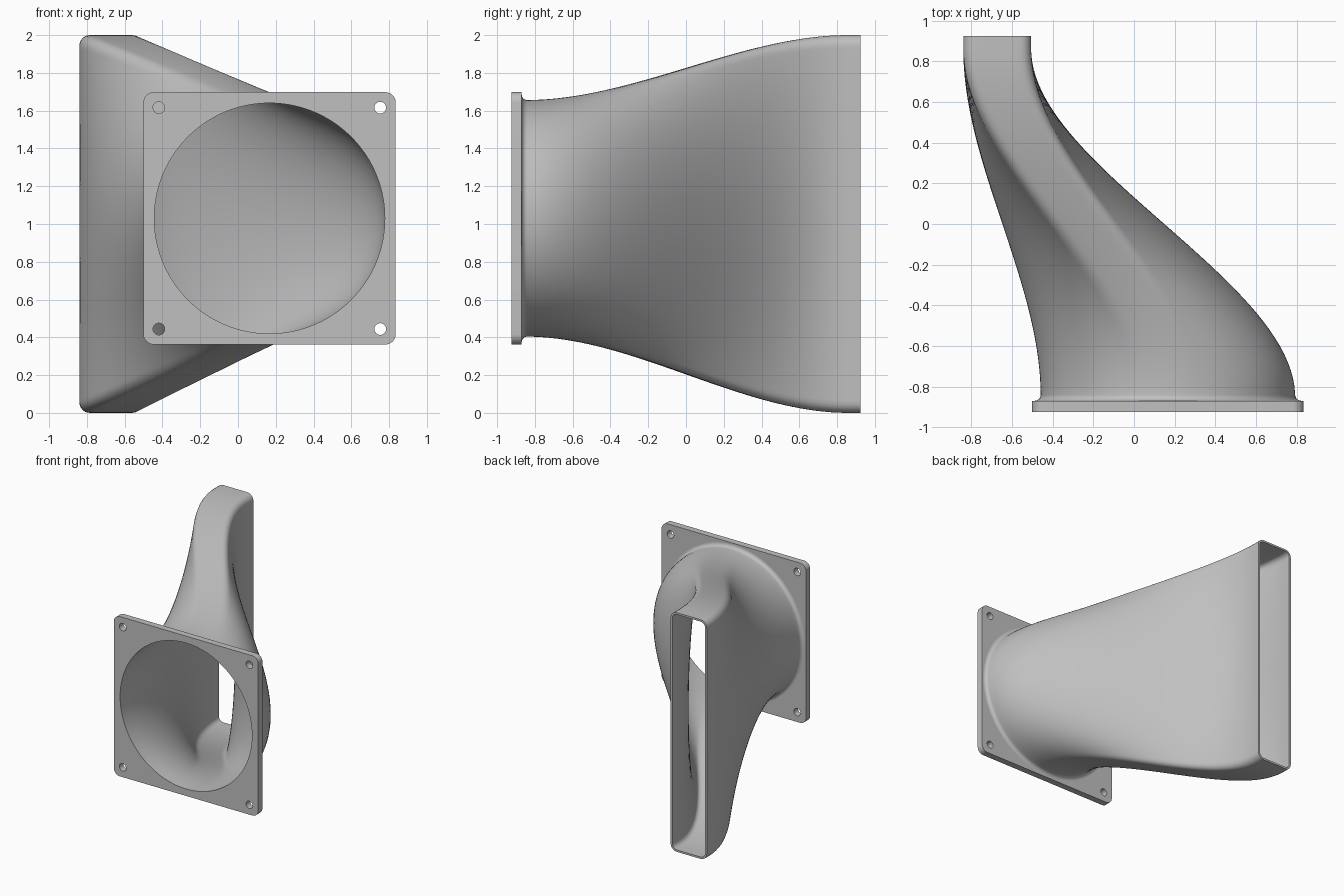
import bpy, bmesh
from math import sin, cos, pi, radians

cube = bpy.data.objects.get("Cube")
if cube:
    bpy.data.objects.remove(cube)

SIDES, STEPS = 240, 44
WALL = 0.016
FLANGE_FRONT, FLANGE_BACK, OUTLET_Y = -0.925, -0.87, 0.925
LOFT_START, LOFT_END = -0.85, 0.86
INLET = (0.167, 1.03)
INLET_R = 0.626
OUTLET = (-0.673, 1.0)
OUTLET_W, OUTLET_H, CORNER = 0.334, 2.0, 0.055
FILLET = 0.03

grey = bpy.data.materials.new("plain grey")
grey.use_nodes = True
colour = (0.53, 0.53, 0.53, 1)
grey.diffuse_color = colour
grey.node_tree.nodes["Principled BSDF"].inputs["Base Color"].default_value = colour


def circle(cx, cz, r, count):
    """Clockwise circle starting at the top."""
    return [(cx + r * sin(2 * pi * i / count), cz + r * cos(2 * pi * i / count))
            for i in range(count)]


def rounded_rect(cx, cz, w, h, r, segs=12):
    """Clockwise rounded rectangle starting at the middle of the top edge."""
    pts = [(cx, cz + h / 2)]
    for q, (sx, sz) in enumerate([(1, 1), (1, -1), (-1, -1), (-1, 1)]):
        ox, oz = cx + sx * (w / 2 - r), cz + sz * (h / 2 - r)
        for k in range(segs + 1):
            a = pi / 2 * (q + k / segs)
            pts.append((ox + r * sin(a), oz + r * cos(a)))
    return pts


def resample(pts, count):
    """Spread points evenly along a closed outline."""
    loop = pts + pts[:1]
    lens = [((b[0] - a[0]) ** 2 + (b[1] - a[1]) ** 2) ** 0.5
            for a, b in zip(loop, loop[1:])]
    total, out, seg, run = sum(lens), [], 0, 0.0
    for i in range(count):
        d = total * i / count
        while run + lens[seg] < d:
            run += lens[seg]
            seg += 1
        f = (d - run) / lens[seg]
        a, b = loop[seg], loop[seg + 1]
        out.append((a[0] + (b[0] - a[0]) * f, a[1] + (b[1] - a[1]) * f))
    return out


def section(y, inset):
    """Duct outline at depth y, blending from round inlet to slot outlet."""
    t = min(1, max(0, (y - LOFT_START) / (LOFT_END - LOFT_START)))
    s = t * t * (3 - 2 * t)
    ring = circle(*INLET, INLET_R - inset, SIDES)
    cut = max(inset, 0)
    slot = resample(rounded_rect(*OUTLET, OUTLET_W - 2 * cut, OUTLET_H - 2 * cut,
                                 CORNER - cut), SIDES)
    return [(a[0] + (b[0] - a[0]) * s, y, a[1] + (b[1] - a[1]) * s)
            for a, b in zip(ring, slot)]


def finish(obj, angle):
    bpy.ops.object.select_all(action='DESELECT')
    obj.select_set(True)
    bpy.context.view_layer.objects.active = obj
    if obj.type == 'CURVE':
        bpy.ops.object.convert(target='MESH')
        obj = bpy.context.view_layer.objects.active
    obj.data.materials.clear()
    obj.data.materials.append(grey)
    bpy.ops.object.shade_smooth_by_angle(angle=radians(angle))


# Duct: filleted outer skin, outlet lip, then inner skin back to the inlet
rows = []
for k in range(6):
    b = pi / 2 * k / 6
    rows.append((FLANGE_BACK + FILLET * (1 - cos(b)), -FILLET * (1 - sin(b))))
start = FLANGE_BACK + FILLET
rows += [(start + (OUTLET_Y - start) * i / STEPS, 0) for i in range(STEPS + 1)]
rows += [(OUTLET_Y + (FLANGE_BACK - OUTLET_Y) * i / STEPS, WALL)
         for i in range(STEPS + 1)]

bm = bmesh.new()
rings = [[bm.verts.new(p) for p in section(y, inset)] for y, inset in rows]
for a, b in zip(rings, rings[1:] + rings[:1]):
    for i in range(SIDES):
        j = (i + 1) % SIDES
        bm.faces.new((a[i], a[j], b[j], b[i]))
bmesh.ops.recalc_face_normals(bm, faces=bm.faces)
mesh = bpy.data.meshes.new("duct")
bm.to_mesh(mesh)
bm.free()
duct = bpy.data.objects.new("duct", mesh)
bpy.context.collection.objects.link(duct)
finish(duct, 40)

# Mounting flange: rounded square plate with bore and four screw holes
plate = bpy.data.curves.new("mounting_flange", 'CURVE')
plate.dimensions = '2D'
plate.fill_mode = 'BOTH'
plate.extrude = (FLANGE_BACK - FLANGE_FRONT) / 2
outlines = [rounded_rect(0, 0, 1.336, 1.336, 0.055, 8),
            circle(0, 0, INLET_R - WALL, SIDES)]
outlines += [circle(sx * 0.586, sz * 0.586, 0.031, 32)
             for sx in (-1, 1) for sz in (-1, 1)]
for pts in outlines:
    spline = plate.splines.new('POLY')
    spline.points.add(len(pts) - 1)
    for point, (x, z) in zip(spline.points, pts):
        point.co = (x, z, 0, 1)
    spline.use_cyclic_u = True
flange = bpy.data.objects.new("mounting_flange", plate)
flange.location = (INLET[0], (FLANGE_FRONT + FLANGE_BACK) / 2, INLET[1])
flange.rotation_euler = (pi / 2, 0, 0)
bpy.context.collection.objects.link(flange)
finish(flange, 30)
